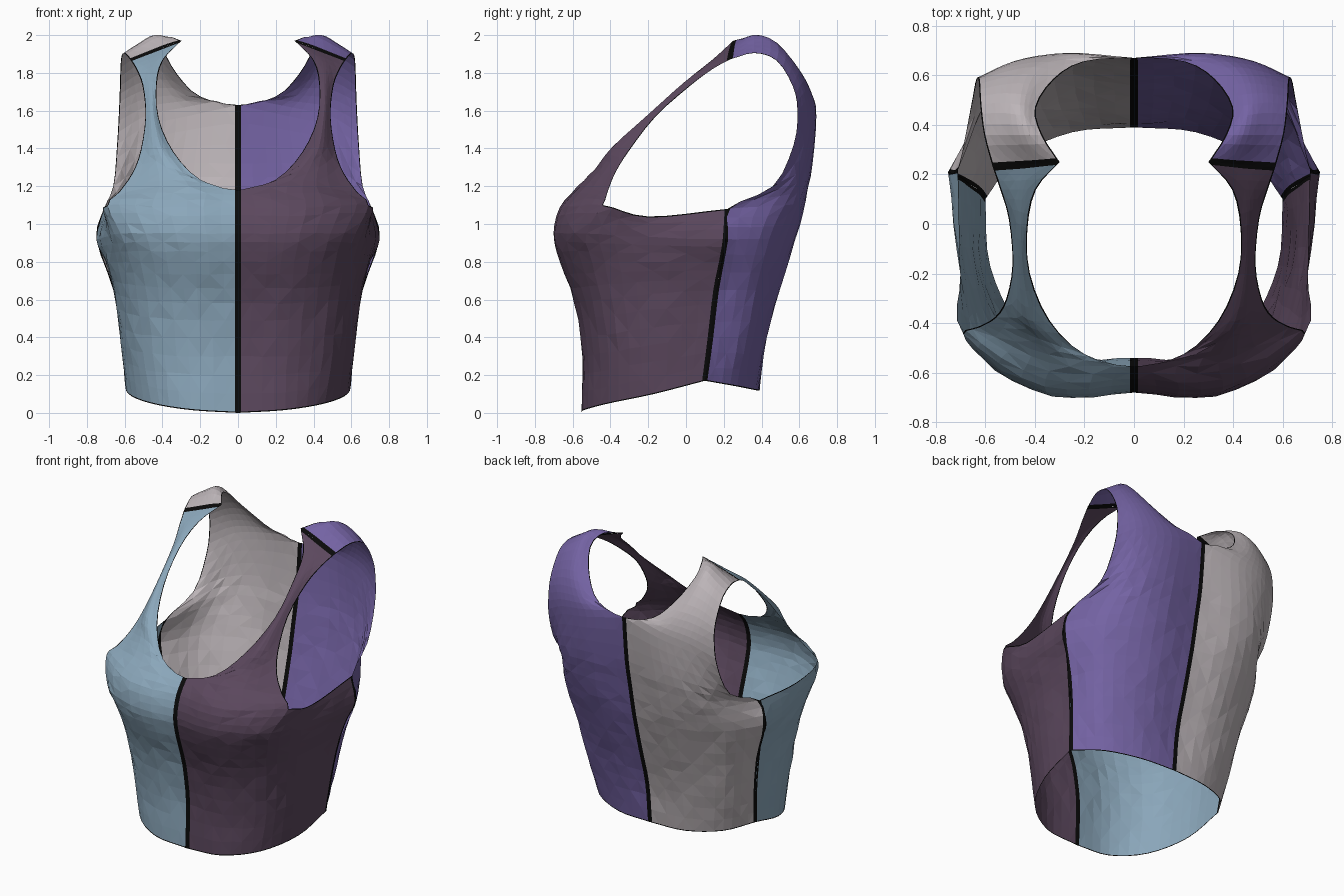
import bpy, random
from mathutils import Vector

if "Cube" in bpy.data.objects:
    bpy.data.objects.remove(bpy.data.objects["Cube"])

random.seed(4)
K = 4        # columns per control span
R = 3        # rows per control span
SEAM = 0.0155  # half width of a seam
EDGE = 0.006   # width of the dark hem along open edges
CORNER = 6   # control row where the centre line turns into the neckline


def material(name, rgb):
    m = bpy.data.materials.new(name)
    m.diffuse_color = (*rgb, 1)
    m.use_nodes = True
    m.node_tree.nodes["Principled BSDF"].inputs["Base Color"].default_value = m.diffuse_color
    return m


BLUE = material("dusty blue", (0.26, 0.39, 0.50))
PLUM = material("dark plum", (0.105, 0.064, 0.11))
VIOLET = material("violet", (0.175, 0.125, 0.37))
GREY = material("warm grey", (0.51, 0.465, 0.485))
BLACK = material("seam black", (0.003, 0.003, 0.003))

# Front panel: each row runs from centre / neckline to side seam / armhole
FRONT = [
    [(0, -.55, 0), (.25, -.54, .015), (.46, -.41, .05), (.58, -.17, .10), (.60, .10, .17)],
    [(0, -.54, .30), (.26, -.54, .30), (.50, -.41, .32), (.61, -.17, .36), (.62, .13, .40)],
    [(0, -.58, .58), (.28, -.58, .58), (.53, -.45, .60), (.64, -.18, .63), (.66, .16, .65)],
    [(0, -.65, .80), (.30, -.66, .80), (.57, -.50, .80), (.68, -.18, .80), (.70, .19, .80)],
    [(0, -.68, .95), (.33, -.695, .95), (.62, -.53, .95), (.70, -.20, .93), (.75, .21, .92)],
    [(0, -.645, 1.09), (.36, -.655, 1.09), (.69, -.44, 1.10), (.70, -.20, 1.04), (.71, .22, 1.08)],
]
FRONT_STRAP = [
    [(0, -.575, 1.18), (.34, -.56, 1.20), (.63, -.415, 1.17)],
    [(.20, -.525, 1.235), (.38, -.465, 1.30), (.56, -.375, 1.27)],
    [(.34, -.39, 1.38), (.43, -.385, 1.41), (.515, -.30, 1.39)],
    [(.42, -.20, 1.56), (.455, -.20, 1.58), (.49, -.16, 1.57)],
    [(.43, -.02, 1.74), (.465, 0, 1.755), (.505, .02, 1.73)],
    [(.395, .14, 1.87), (.465, .14, 1.855), (.54, .14, 1.82)],
    [(.30, .25, 1.97), (.435, .24, 1.92), (.57, .23, 1.87)],
]
# Back panel: same idea, all rows keep four points
BACK = [
    [(0, .39, .12), (.25, .37, .12), (.47, .27, .14), (.60, .10, .17)],
    [(0, .42, .40), (.27, .42, .40), (.52, .32, .40), (.62, .13, .40)],
    [(0, .49, .65), (.30, .485, .65), (.56, .37, .65), (.66, .16, .65)],
    [(0, .56, .92), (.32, .575, .92), (.60, .44, .92), (.75, .21, .92)],
    [(0, .60, 1.12), (.32, .63, 1.12), (.57, .52, 1.10), (.71, .22, 1.08)],
    [(0, .64, 1.32), (.30, .67, 1.32), (.52, .61, 1.28), (.66, .46, 1.20)],
    [(0, .67, 1.63), (.27, .69, 1.57), (.48, .655, 1.52), (.64, .57, 1.42)],
    [(.20, .655, 1.675), (.35, .67, 1.68), (.50, .645, 1.66), (.63, .59, 1.60)],
    [(.32, .585, 1.79), (.43, .605, 1.81), (.53, .59, 1.79), (.625, .565, 1.73)],
    [(.395, .47, 1.93), (.46, .48, 1.96), (.54, .49, 1.92), (.62, .48, 1.865)],
    [(.37, .36, 1.99), (.44, .36, 2.0), (.53, .36, 1.95), (.605, .36, 1.905)],
    [(.30, .25, 1.97), (.39, .2433, 1.937), (.48, .2367, 1.903), (.57, .23, 1.87)],
]


def smooth_path(points, k, before=None):
    """Curve through all points, k steps per span."""
    p = [Vector(q) for q in points]
    p = [before or 2 * p[0] - p[1]] + p + [2 * p[-1] - p[-2]]
    out = []
    for i in range(1, len(p) - 2):
        a, b, c, d = p[i - 1:i + 3]
        for j in range(k):
            t = j / k
            out.append(0.5 * (2 * b + (c - a) * t + (2 * a - 5 * b + 4 * c - d) * t * t
                              + (3 * b - a - 3 * c + d) * t ** 3))
    out.append(p[-2])
    return out


def step_in(edge, inner, width):
    d = inner - edge
    return edge + d.normalized() * min(width, d.length * 0.5)


def strip(edge_col, inner_col, seam_rows):
    """Column just inside an edge: seam width below, hem width above."""
    return [step_in(a, b, SEAM if r <= seam_rows else EDGE)
            for r, (a, b) in enumerate(zip(edge_col, inner_col))]


def make_grid(rows, side_rows):
    """Columns of points (may differ in height) and the armhole strip index."""
    lines = [smooth_path(r, K) for r in rows]
    cols = []
    for c in range(max(len(l) for l in lines)):
        ctrl = [l[c] for l in lines if c < len(l)]
        if c == 0:
            # sharp turn from the centre line into a neckline level at x = 0
            n = ctrl[CORNER + 1]
            col = smooth_path(ctrl[:CORNER + 1], R)[:-1] + \
                smooth_path(ctrl[CORNER:], R, Vector((-n.x, n.y, n.z)))
        else:
            col = smooth_path(ctrl, R)
        cols.append(col)
    # slight cloth unevenness away from the edges
    for c in range(1, len(cols) - 1):
        for r in range(1, min(len(cols[c - 1]), len(cols[c + 1])) - 1):
            if cols[c][r].z < 1.3:
                cols[c][r] += Vector([random.uniform(-.003, .003) for _ in range(3)])
    # narrow dark strips: shoulder, hem, centre and neck, side and armhole
    full = len(cols[0])
    arm = max(c for c, col in enumerate(cols) if len(col) == full)
    low = min(len(col) for col in cols)
    for c, col in enumerate(cols):
        if len(col) == full:
            col.insert(-1, step_in(col[-1], col[-2], .019))
        if low < full and c >= arm:
            col.insert(low - 1, step_in(col[low - 1], col[low - 2], EDGE))
        elif low < full:
            col.insert(low - 1, (col[low - 1] * 0.8 + col[low - 2] * 0.2))
        col.insert(1, step_in(col[0], col[1], EDGE))
    extra = 2 if low < full else 1
    cols.insert(1, strip(cols[0], cols[1], CORNER * R + extra))
    cols.insert(-1, strip(cols[-1], cols[-2], side_rows + extra))
    arm += 1
    if low < full:
        cols.insert(arm, strip(cols[arm], cols[arm - 1], 0))
    return cols, arm, extra, low < full


def make_panel(name, grid, side, colour, side_rows, flip):
    cols, arm, extra, has_underarm = grid
    verts, index, faces, mats = [], {}, [], []
    for c, col in enumerate(cols):
        for r, v in enumerate(col):
            index[c, r] = len(verts)
            verts.append((v.x * side, v.y, v.z))
    top = len(cols[0]) - 2
    upper = side_rows + extra
    for c in range(len(cols) - 1):
        for r in range(min(len(cols[c]), len(cols[c + 1])) - 1):
            q = [index[c, r], index[c + 1, r], index[c + 1, r + 1], index[c, r + 1]]
            if (side < 0) != flip:
                q.reverse()
            dark = (c == 0 or r == 0 or r == top or c == len(cols) - 2
                    or (c == arm and r >= upper)
                    or (has_underarm and c > arm and r == upper - 1))
            # split into cloth-like triangles
            tris = [(q[0], q[1], q[2]), (q[0], q[2], q[3])] if (c + r) % 2 else \
                   [(q[0], q[1], q[3]), (q[1], q[2], q[3])]
            faces += tris
            mats += [int(dark)] * 2
    me = bpy.data.meshes.new(name)
    me.from_pydata(verts, [], faces)
    me.materials.append(colour)
    me.materials.append(BLACK)
    me.polygons.foreach_set("material_index", mats)
    me.update()
    ob = bpy.data.objects.new(name, me)
    bpy.context.collection.objects.link(ob)


front = make_grid(FRONT + FRONT_STRAP, 5 * R)
back = make_grid(BACK, 4 * R)
make_panel("front_panel_left", front, 1, PLUM, 5 * R, False)
make_panel("front_panel_right", front, -1, BLUE, 5 * R, False)
make_panel("back_panel_left", back, 1, VIOLET, 4 * R, True)
make_panel("back_panel_right", back, -1, GREY, 4 * R, True)
